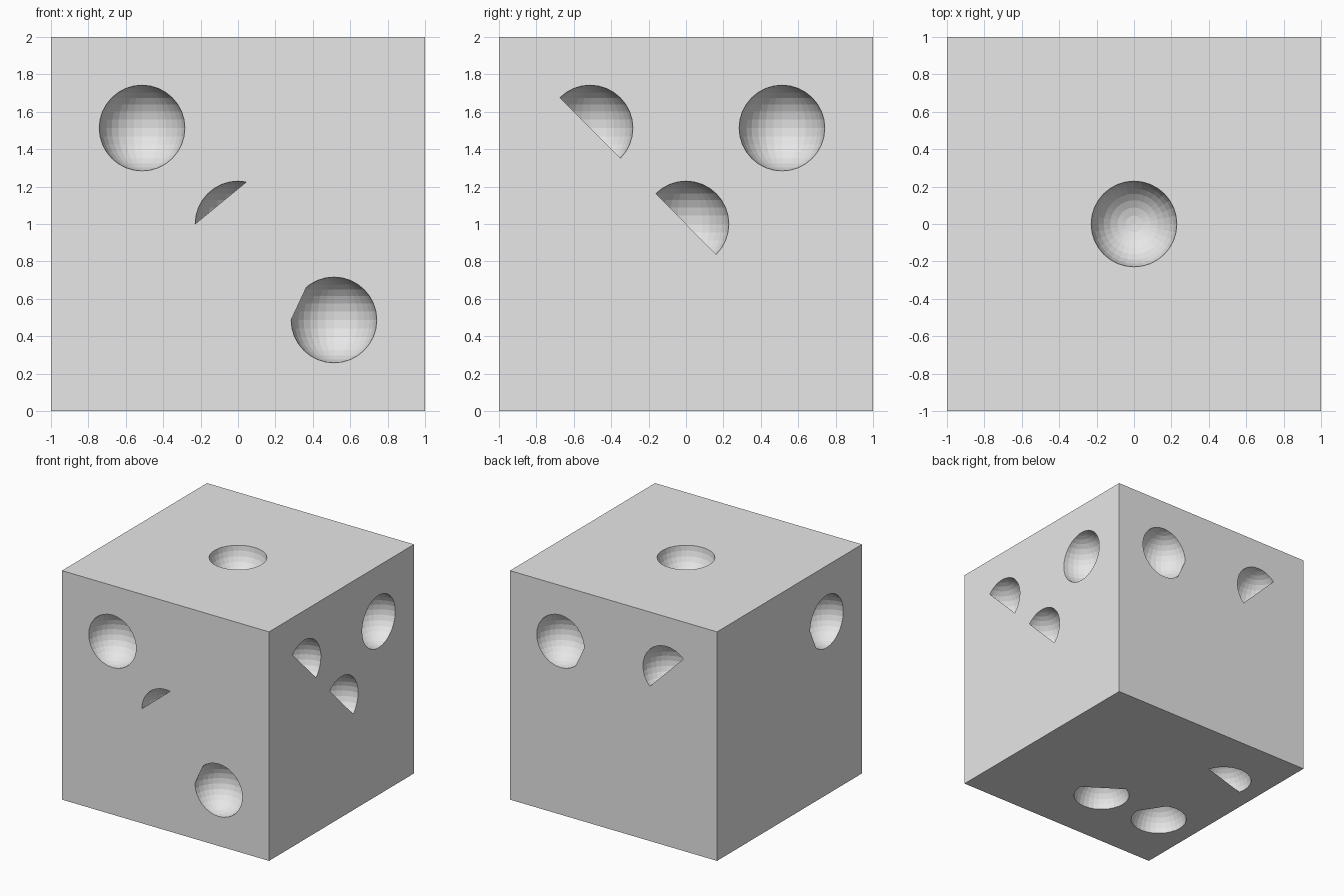
import bpy, bmesh, math
from mathutils import Vector

if "Cube" in bpy.data.objects:
    bpy.data.objects.remove(bpy.data.objects["Cube"])

R = 0.229      # dimple radius
STEP = 11.25   # 32 sides
FULL = (0, 360)

grey = bpy.data.materials.new("light_grey")
grey.diffuse_color = (0.8, 0.8, 0.8, 1)
grey.use_nodes = True
grey.node_tree.nodes["Principled BSDF"].inputs["Base Color"].default_value = grey.diffuse_color


def finish(bm, name):
    mesh = bpy.data.meshes.new(name)
    bm.to_mesh(mesh)
    bm.free()
    mesh.materials.append(grey)
    bpy.context.collection.objects.link(bpy.data.objects.new(name, mesh))


def arc(cu, cv, start, end):
    """Opening outline: an arc closed by its chord."""
    angles = [start] + [k * STEP for k in range(-32, 65)
                        if start + 0.1 < k * STEP < end - 0.1]
    if end - start < 360:
        angles.append(end)
    return [(cu + R * math.cos(math.radians(a)), cv + R * math.sin(math.radians(a)))
            for a in angles]


def side(name, normal, u, v, dimples):
    """Square side with openings, and a round bowl behind each opening."""
    n, u, v = Vector(normal), Vector(u), Vector(v)
    mid = Vector((0, 0, 1)) + n

    # flat panel with openings
    bm = bmesh.new()
    loops = [[(-1, -1), (1, -1), (1, 1), (-1, 1)]] + [arc(*d) for d in dimples]
    edges = []
    for loop in loops:
        vs = [bm.verts.new(mid + u * a + v * b) for a, b in loop]
        edges += [bm.edges.new((vs[i - 1], vs[i])) for i in range(len(vs))]
    bmesh.ops.triangle_fill(bm, use_beauty=True, use_dissolve=False, edges=edges, normal=n)
    bm.normal_update()
    bmesh.ops.reverse_faces(bm, faces=[f for f in bm.faces if f.normal.dot(n) < 0])
    finish(bm, name + "_panel")

    # bowls: the inner half of an upright sphere, facing outwards
    bm = bmesh.new()
    for cu, cv, _, _ in dimples:
        ball = bmesh.ops.create_uvsphere(bm, u_segments=32, v_segments=16, radius=R)["verts"]
        outer = [w for w in ball if w.co.dot(n) > 0.001]
        inner = [w for w in ball if w.co.dot(n) <= 0.001]
        bmesh.ops.translate(bm, verts=inner, vec=mid + u * cu + v * cv)
        bmesh.ops.delete(bm, geom=outer, context='VERTS')
    bmesh.ops.reverse_faces(bm, faces=bm.faces[:])
    finish(bm, name + "_dimples")


# dimples: centre across, centre up (from the panel middle), opening start and end angle
P = 0.513
X, Y, Z = (1, 0, 0), (0, 1, 0), (0, 0, 1)
side("top", Z, X, Y, [(0, 0, *FULL)])
side("front", (0, -1, 0), X, Z,
     [(-P, P, *FULL), (0, 0, 78.75, 180), (P, -P, -180, 130)])
side("right", X, Y, Z,
     [(-P, P, -45, 135), (0, 0, -45, 135), (P, P, *FULL)])
side("back", Y, (-1, 0, 0), Z,
     [(-P, P, 0, 310), (P, P, 45, 225)])
side("left", (-1, 0, 0), (0, -1, 0), Z, [(P, P, -130, 180)])
side("bottom", (0, 0, -1), X, Y,
     [(0, -0.42, 112.5, 360), (-0.62, -0.42, 67.5, 360), (-0.62, 0.42, 18, 195)])
